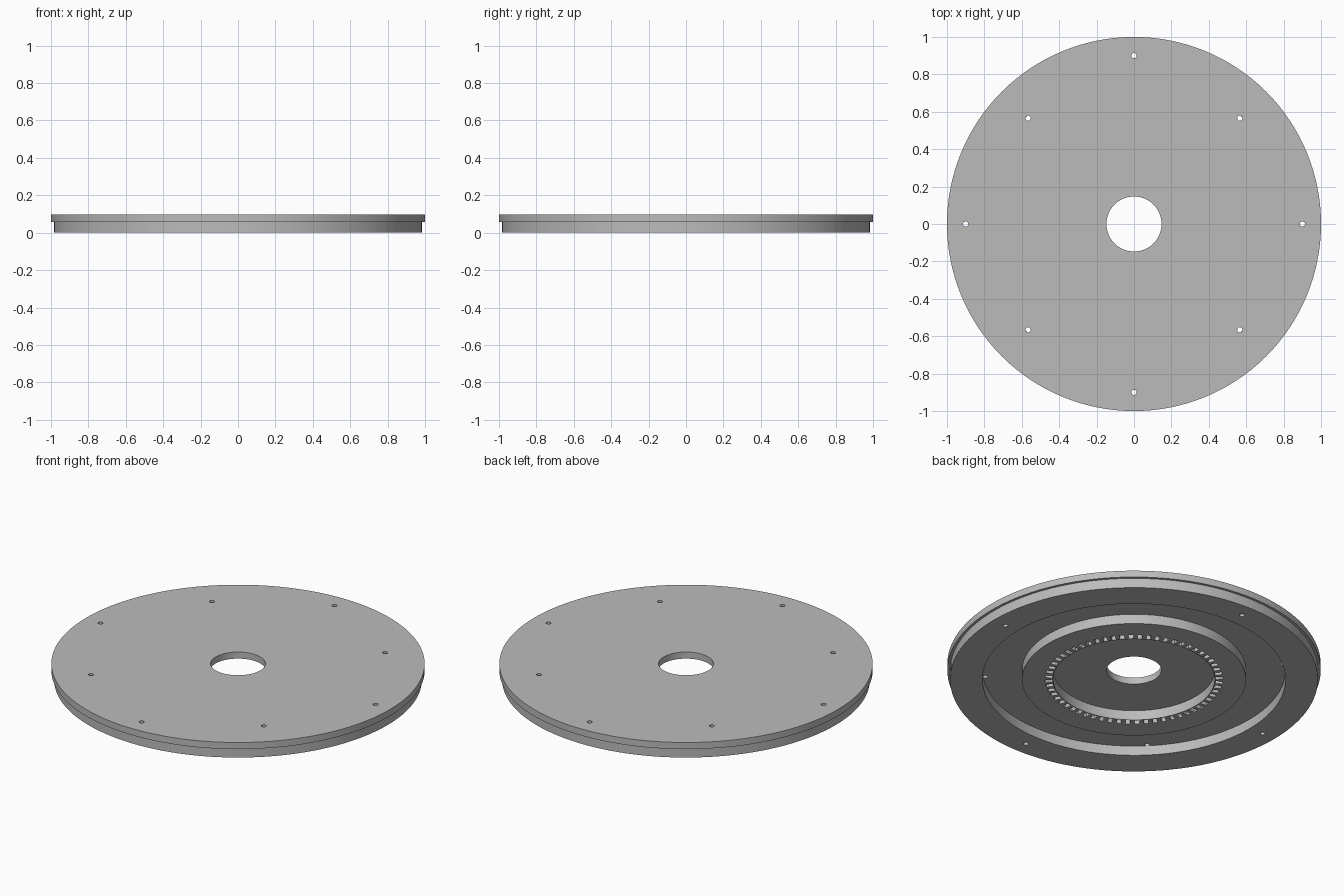
import bpy
import bmesh
from math import cos, sin, pi, radians
from mathutils import Matrix

if "Cube" in bpy.data.objects:
    bpy.data.objects.remove(bpy.data.objects["Cube"])

SEGMENTS = 128
TOP, STEP = 0.096, 0.057     # upper face and underside of the plate

grey = bpy.data.materials.new("plain grey")
grey.use_nodes = True
grey.diffuse_color = (0.5, 0.5, 0.5, 1)
grey.node_tree.nodes["Principled BSDF"].inputs["Base Color"].default_value = (0.5, 0.5, 0.5, 1)


def add_object(name, bm):
    bmesh.ops.recalc_face_normals(bm, faces=bm.faces)
    mesh = bpy.data.meshes.new(name)
    bm.to_mesh(mesh)
    bm.free()
    mesh.materials.append(grey)
    obj = bpy.data.objects.new(name, mesh)
    bpy.context.collection.objects.link(obj)
    return obj


def flat_ring(name, inner, outer, low, high):
    """Closed ring with a rectangular section."""
    bm = bmesh.new()
    section = [(inner, low), (outer, low), (outer, high), (inner, high)]
    loops = []
    for i in range(SEGMENTS):
        a = 2 * pi * i / SEGMENTS
        loops.append([bm.verts.new((r * cos(a), r * sin(a), z)) for r, z in section])
    for i, here in enumerate(loops):
        there = loops[(i + 1) % SEGMENTS]
        for k in range(4):
            n = (k + 1) % 4
            bm.faces.new((here[k], there[k], there[n], here[n]))
    return add_object(name, bm)


def hole_cutter(name, spots, radius):
    bm = bmesh.new()
    for distance, angle in spots:
        place = Matrix.Rotation(radians(angle), 4, "Z") @ Matrix.Translation((distance, 0, 0.05))
        bmesh.ops.create_cone(bm, cap_ends=True, segments=16, radius1=radius,
                              radius2=radius, depth=0.3, matrix=place)
    return add_object(name, bm)


def slot_cutter(name, count, inner, outer, width, low, high):
    bm = bmesh.new()
    size = Matrix.Diagonal((outer - inner, width, high - low, 1))
    for i in range(count):
        place = (Matrix.Rotation(2 * pi * i / count, 4, "Z")
                 @ Matrix.Translation(((inner + outer) / 2, 0, (low + high) / 2)))
        bmesh.ops.create_cube(bm, size=1, matrix=place @ size)
    return add_object(name, bm)


def cut(obj, cutter):
    bpy.context.view_layer.objects.active = obj
    mod = obj.modifiers.new("cut", "BOOLEAN")
    mod.operation = "DIFFERENCE"
    mod.solver = "EXACT"
    mod.object = cutter
    bpy.ops.object.modifier_apply(modifier=mod.name)


# Upper plate and the two rings beneath it
plate = flat_ring("top_plate", 0.147, 1.0, STEP, TOP)
outer_ring = flat_ring("outer_ring", 0.812, 0.985, 0, STEP)
slotted_ring = flat_ring("slotted_ring", 0.433, 0.6, 0, STEP)

# Bolt holes: four through the rim, four through the plate only
rim_holes = [(0.9, a) for a in range(0, 360, 90)]
plate_holes = [(0.8, a) for a in range(45, 360, 90)]
holes = hole_cutter("hole_cutter", rim_holes + plate_holes, 0.014)
rim_cutter = hole_cutter("rim_hole_cutter", rim_holes, 0.014)
cut(plate, holes)
cut(outer_ring, rim_cutter)

# Circle of radial slots in the underside of the inner ring
slots = slot_cutter("slot_cutter", 60, 0.437, 0.476, 0.026, -0.02, STEP - 0.002)
cut(slotted_ring, slots)

for cutter in (holes, rim_cutter, slots):
    bpy.data.objects.remove(cutter)

# Smooth curved walls, crisp edges
for obj in (plate, outer_ring, slotted_ring):
    bpy.ops.object.select_all(action="DESELECT")
    obj.select_set(True)
    bpy.context.view_layer.objects.active = obj
    bpy.ops.object.shade_smooth_by_angle(angle=radians(30))
